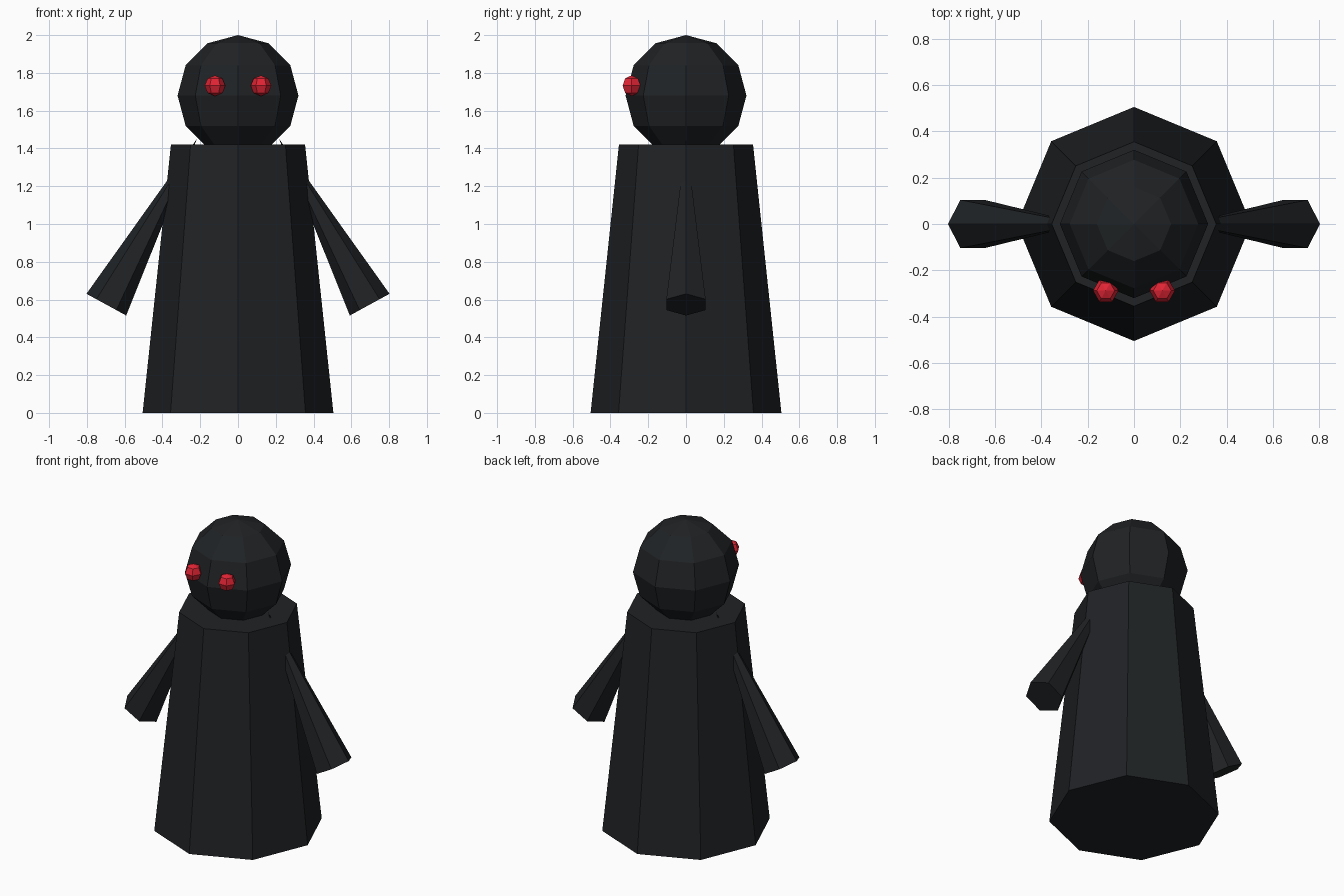
import bpy
from math import sin, cos, pi
from mathutils import Matrix

if "Cube" in bpy.data.objects:
    bpy.data.objects.remove(bpy.data.objects["Cube"])


def material(name, rgb):
    mat = bpy.data.materials.new(name)
    mat.diffuse_color = (*rgb, 1)
    mat.use_nodes = True
    mat.node_tree.nodes["Principled BSDF"].inputs["Base Color"].default_value = mat.diffuse_color
    return mat


def lathe(name, profile, sides, mat, matrix=Matrix()):
    """Spin a bottom-to-top (radius, z) profile; zero radius is a pole, open ends are capped."""
    verts, rings, faces = [], [], []
    for r, z in profile:
        count = 1 if r < 1e-6 else sides
        rings.append([len(verts) + i for i in range(count)])
        verts += [(r * cos(2 * pi * i / sides), r * sin(2 * pi * i / sides), z)
                  for i in range(count)]
    for low, high in zip(rings, rings[1:]):
        for i in range(sides):
            j = (i + 1) % sides
            if len(low) == 1:
                faces.append((low[0], high[j], high[i]))
            elif len(high) == 1:
                faces.append((low[i], low[j], high[0]))
            else:
                faces.append((low[i], low[j], high[j], high[i]))
    if len(rings[0]) > 1:
        faces.append(rings[0][::-1])
    if len(rings[-1]) > 1:
        faces.append(rings[-1])
    mesh = bpy.data.meshes.new(name)
    mesh.from_pydata(verts, [], faces)
    mesh.materials.append(mat)
    obj = bpy.data.objects.new(name, mesh)
    obj.matrix_world = matrix
    bpy.context.collection.objects.link(obj)
    return obj


def ball(name, radius, sides, rings, mat, centre):
    profile = [(radius * sin(pi * k / rings), -radius * cos(pi * k / rings))
               for k in range(rings + 1)]
    return lathe(name, profile, sides, mat, Matrix.Translation(centre))


black = material("black_cloth", (0.014, 0.016, 0.018))
red = material("red_glow", (0.75, 0.018, 0.035))

# Octagonal robe and faceted head
lathe("robe", [(0.505, 0), (0.355, 1.42)], 8, black)
ball("head", 0.32, 8, 6, black, (0, 0, 1.68))

# Mirrored sleeves (pointed at the shoulder, hexagonal cuff) and eyes
for side, s in (("left", -1), ("right", 1)):
    placement = Matrix.Translation((s * 0.697, 0, 0.573)) @ Matrix.Rotation(-s * 0.5, 4, 'Y')
    lathe(side + "_sleeve", [(0.12, 0), (0, 1.0)], 6, black, placement)
    ball(side + "_eye", 0.055, 6, 4, red, (s * 0.122, -0.288, 1.732))
